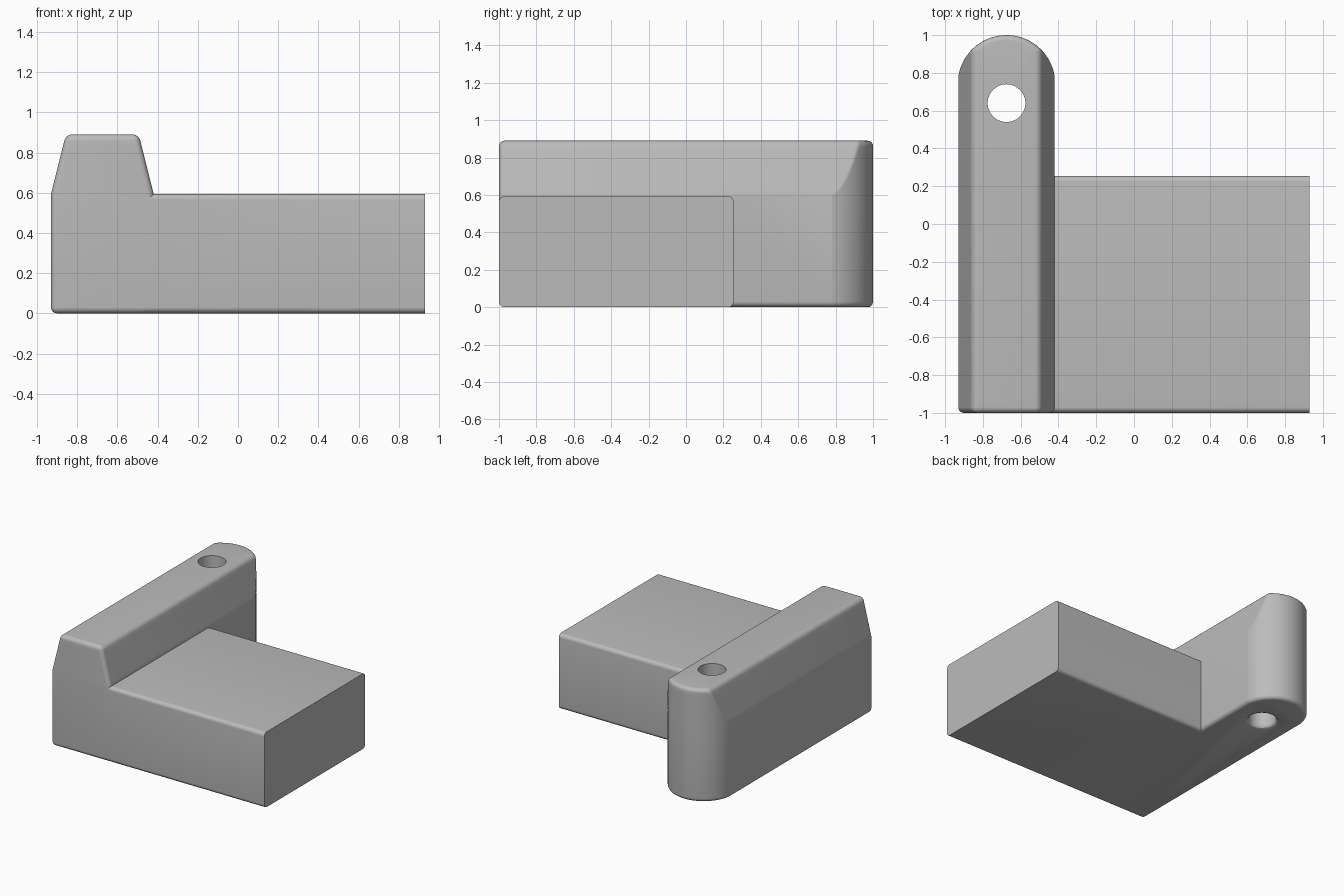
import bpy, bmesh, math

if "Cube" in bpy.data.objects:
    bpy.data.objects.remove(bpy.data.objects["Cube"])

F = 0.03            # edge rounding radius
CX = -0.675         # rail centre line
R, CY = 0.258, 0.742  # rounded rear end
N = 6               # segments per rounded edge

grey = bpy.data.materials.new("plain grey")
grey.diffuse_color = (0.5, 0.5, 0.5, 1)
grey.use_nodes = True
grey.node_tree.nodes["Principled BSDF"].inputs["Base Color"].default_value = grey.diffuse_color


def loft(name, loops):
    """Skin a list of equal-length loops and cap both ends."""
    bm = bmesh.new()
    rows = [[bm.verts.new(p) for p in loop] for loop in loops]
    n = len(rows[0])
    for a, b in zip(rows, rows[1:]):
        for i in range(n):
            j = (i + 1) % n
            bm.faces.new((a[i], a[j], b[j], b[i]))
    bm.faces.new(rows[0][::-1])
    bm.faces.new(rows[-1])
    bmesh.ops.recalc_face_normals(bm, faces=bm.faces)
    mesh = bpy.data.meshes.new(name)
    bm.to_mesh(mesh)
    bm.free()
    mesh.materials.append(grey)
    ob = bpy.data.objects.new(name, mesh)
    bpy.context.collection.objects.link(ob)
    return ob


def arc(cx, cy, r, a0, a1, n=N):
    return [(cx + r * math.cos(a0 + (a1 - a0) * i / n),
             cy + r * math.sin(a0 + (a1 - a0) * i / n)) for i in range(n + 1)]


def rail_section(z, d):
    """Horizontal slice of the rail at height z, inset by d."""
    w = 0.255 - max(0, z - 0.595) * 0.25 - d
    r, f = R - d, max(F - d, 0.002)
    h = math.sqrt((r - f) ** 2 - (w - f) ** 2)
    t = math.atan2(h, w - f)
    half = arc(w - f, -1 + d + f, f, -math.pi / 2, 0)       # front corner
    half += arc(w - f, CY + h, f, 0, t)                     # side into rear end
    half += arc(0, CY, r, t, math.pi / 2, 16)[1:]           # rear end
    pts = half + [(-x, y) for x, y in half[-2::-1]]
    return [(CX + x, y, z) for x, y in pts]


# Rail with sloping upper sides and softened top and bottom edges
H = 0.89
q = [i / N * math.pi / 2 for i in range(N + 1)]
levels = [(F - F * math.cos(a), F - F * math.sin(a)) for a in q]
levels += [(0.595 + i * 0.0265, 0) for i in range(10)]
levels += [(H - F + F * math.sin(a), F - F * math.cos(a)) for a in q]
body = loft("rail_and_block", [rail_section(z, d) for z, d in levels])

# Side block, rounded along its length and square at its end
y0, y1, z1 = -1, 0.255, 0.593
prof = (arc(y0 + F, F, F, math.pi, 1.5 * math.pi) + arc(y1 - F, F, F, -math.pi / 2, 0)
        + arc(y1 - F, z1 - F, F, 0, math.pi / 2) + arc(y0 + F, z1 - F, F, math.pi / 2, math.pi))
block = loft("block_helper", [[(x, y, z) for y, z in prof] for x in (-0.5, 0.93)])

# Through hole with a flared lower mouth
steps = [(-0.1, 0.13)] + [(F * math.sin(a), 0.10 + F * (1 - math.sin(math.acos(1 - math.sin(a)))))
                          for a in q] + [(1.1, 0.10)]
hole = loft("hole_helper", [[(x, y, z) for x, y in arc(CX, 0.64, r, 0, 2 * math.pi, 48)[:-1]]
                            for z, r in steps])

for helper, op in ((block, 'UNION'), (hole, 'DIFFERENCE')):
    mod = body.modifiers.new(helper.name, 'BOOLEAN')
    mod.object, mod.operation, mod.solver = helper, op, 'EXACT'
    bpy.ops.object.select_all(action='DESELECT')
    bpy.context.view_layer.objects.active = body
    body.select_set(True)
    bpy.ops.object.modifier_apply(modifier=mod.name)
    bpy.data.objects.remove(helper)

bpy.ops.object.shade_smooth_by_angle(angle=math.radians(30))
